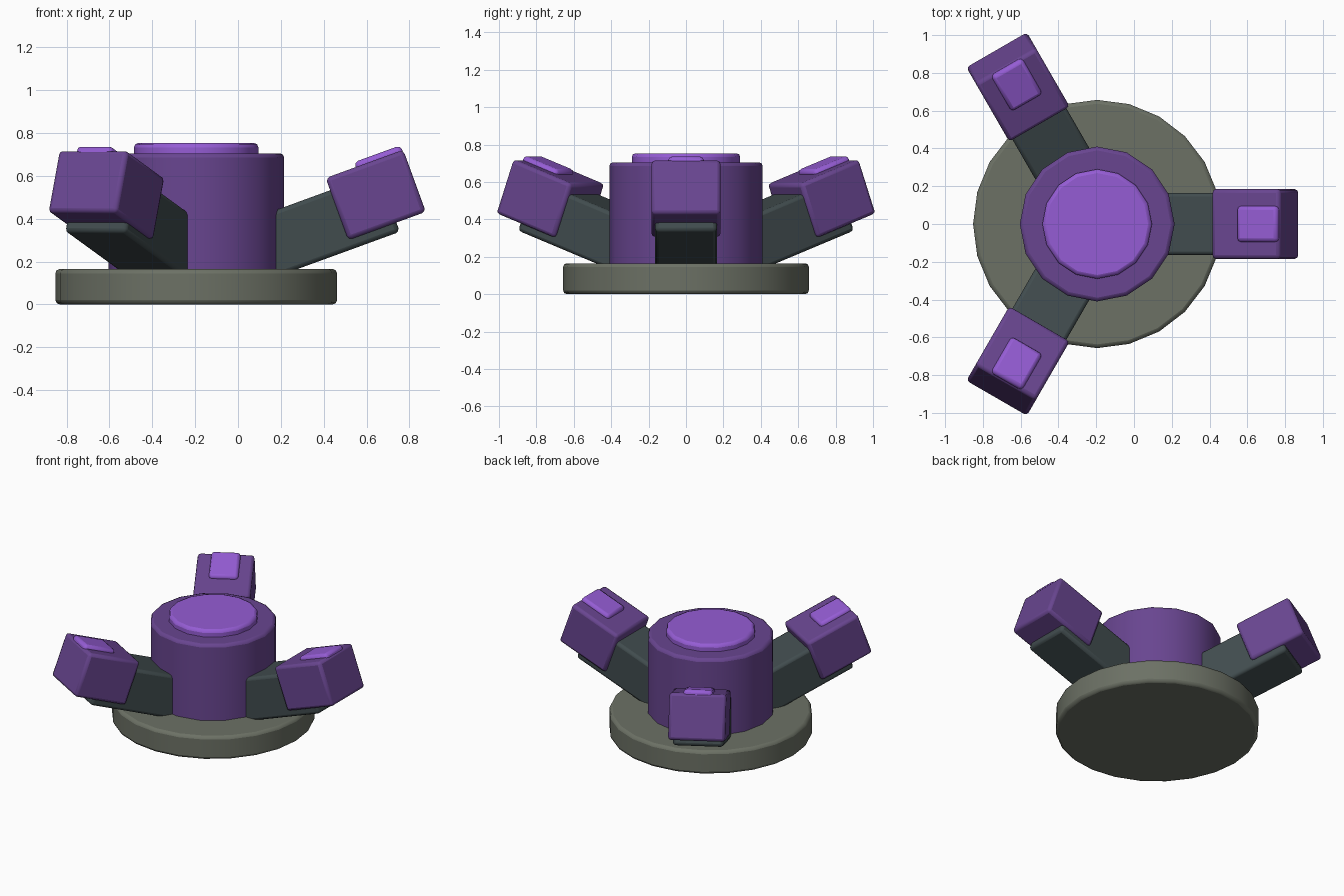
import bpy, bmesh
from math import radians
from mathutils import Matrix, Vector

cube = bpy.data.objects.get("Cube")
if cube:
    bpy.data.objects.remove(cube, do_unlink=True)

HUB = Vector((-0.195, 0, 0))
TILT = radians(20)


def material(name, rgb):
    m = bpy.data.materials.new(name)
    m.use_nodes = True
    color = (*rgb, 1)
    m.diffuse_color = color
    m.node_tree.nodes["Principled BSDF"].inputs["Base Color"].default_value = color
    return m


stone = material("grey stone", (0.15, 0.165, 0.13))
dark = material("dark slate", (0.052, 0.072, 0.076))
purple = material("purple", (0.14, 0.06, 0.28))
bright = material("bright violet", (0.30, 0.108, 0.66))


def finish(name, bm, mat, matrix, bevel):
    mesh = bpy.data.meshes.new(name)
    bm.to_mesh(mesh)
    bm.free()
    mesh.materials.append(mat)
    ob = bpy.data.objects.new(name, mesh)
    ob.matrix_world = matrix
    bpy.context.collection.objects.link(ob)
    mod = ob.modifiers.new("Bevel", "BEVEL")
    mod.width = bevel
    mod.segments = 2
    mod.limit_method = "ANGLE"
    mod.angle_limit = radians(30)
    bpy.ops.object.select_all(action="DESELECT")
    ob.select_set(True)
    bpy.context.view_layer.objects.active = ob
    bpy.ops.object.shade_smooth_by_angle(angle=radians(30))
    return ob


def disc(name, radius, z0, z1, sides, mat, bevel=0.02):
    bm = bmesh.new()
    bmesh.ops.create_cone(bm, cap_ends=True, segments=sides,
                          radius1=radius, radius2=radius, depth=z1 - z0)
    place = Matrix.Translation(HUB + Vector((0, 0, (z0 + z1) / 2)))
    return finish(name, bm, mat, place, bevel)


def block(name, along, width, height, mat, matrix, bevel=0.02):
    """Box given by its range along the arm, its width and its height range."""
    (u0, u1), (v0, v1) = along, height
    bm = bmesh.new()
    bmesh.ops.create_cube(bm, size=1)
    bmesh.ops.scale(bm, vec=(u1 - u0, width, v1 - v0), verts=bm.verts)
    bmesh.ops.translate(bm, vec=((u0 + u1) / 2, 0, (v0 + v1) / 2), verts=bm.verts)
    return finish(name, bm, mat, matrix, bevel)


# Central stack
disc("base", 0.657, 0, 0.165, 24, stone)
disc("body", 0.41, 0.13, 0.705, 16, purple)
disc("top_cap", 0.29, 0.66, 0.753, 16, bright)

# Three raised arms, each with a head block and a pad on top
for label, turn in (("left", 0), ("back", 120), ("front", -120)):
    spin = Matrix.Translation(HUB) @ Matrix.Rotation(radians(turn), 4, "Z") @ Matrix.Translation(-HUB)
    place = spin @ Matrix.Rotation(-TILT, 4, "Y")
    block(label + "_arm", (0.05, 0.825), 0.33, (0.06, 0.353), dark, place)
    block(label + "_head", (0.586, 0.971), 0.37, (0.106, 0.414), purple, place)
    block(label + "_pad", (0.735, 0.966), 0.19, (0.37, 0.438), bright, place)
